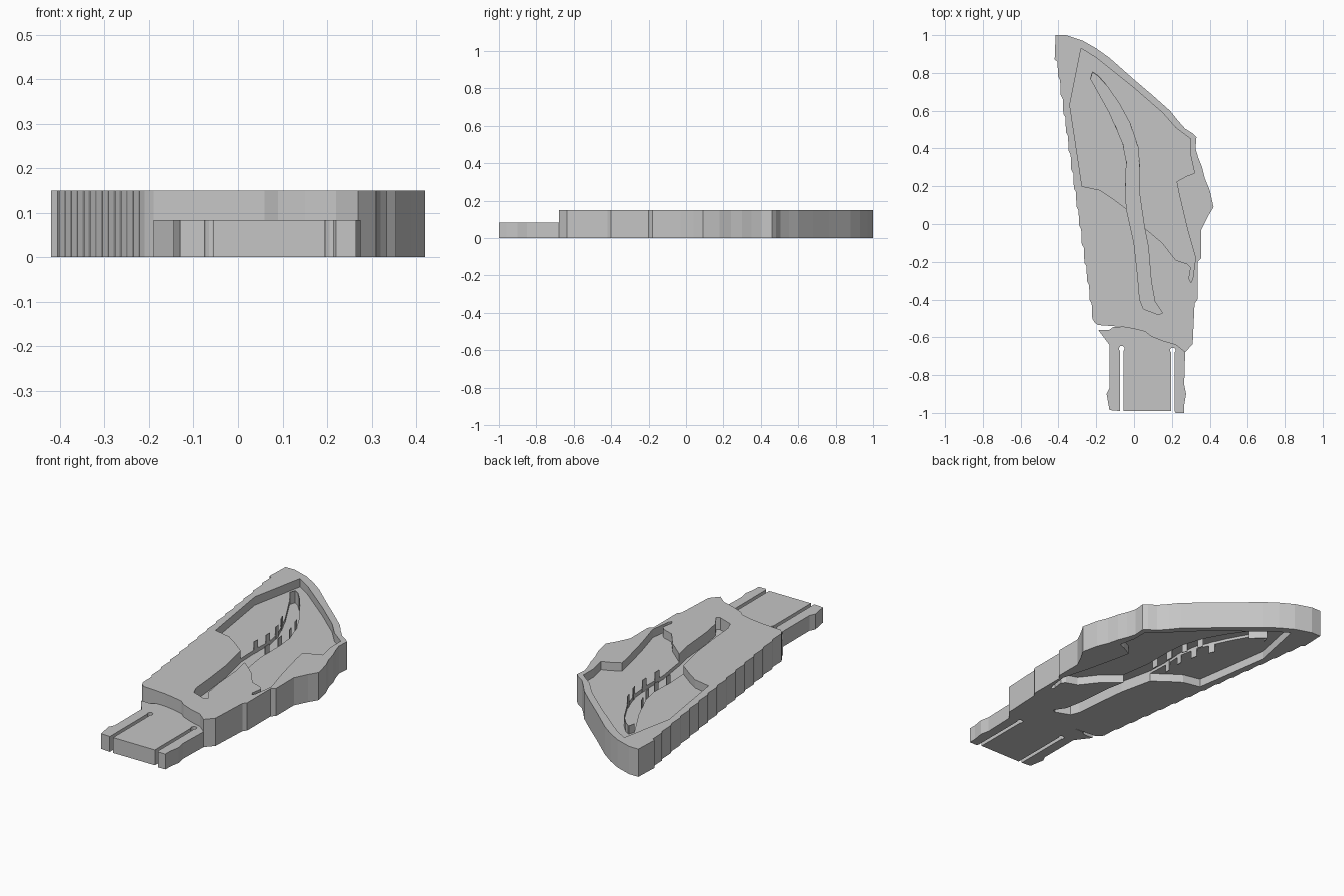
import bpy
import math
from mathutils import Vector

cube = bpy.data.objects.get("Cube")
if cube:
    bpy.data.objects.remove(cube, do_unlink=True)

BODY_HEIGHT = 0.15
TAIL_HEIGHT = 0.083

# Single plain grey for every part
grey = bpy.data.materials.new("plain_grey")
grey.use_nodes = True
colour = (0.56, 0.56, 0.56, 1.0)
grey.diffuse_color = colour
grey.node_tree.nodes["Principled BSDF"].inputs["Base Color"].default_value = colour


def add_mesh_object(name, mesh):
    """Link a mesh as a flat shaded grey object."""
    obj = bpy.data.objects.new(name, mesh)
    bpy.context.collection.objects.link(obj)
    mesh.materials.clear()
    mesh.materials.append(grey)
    for face in mesh.polygons:
        face.use_smooth = False


def extrude_outlines(name, outlines, bottom, top):
    """Fill closed outlines (later ones are holes) and extrude between two heights."""
    curve = bpy.data.curves.new(name + "_profile", "CURVE")
    curve.dimensions = "2D"
    curve.fill_mode = "BOTH"
    curve.extrude = (top - bottom) / 2
    for outline in outlines:
        spline = curve.splines.new("POLY")
        spline.points.add(len(outline) - 1)
        for point, (x, y) in zip(spline.points, outline):
            point.co = (x, y, 0, 1)
        spline.use_cyclic_u = True
        spline.use_smooth = False
    helper = bpy.data.objects.new(name + "_helper", curve)
    bpy.context.collection.objects.link(helper)
    bpy.context.view_layer.update()
    evaluated = helper.evaluated_get(bpy.context.evaluated_depsgraph_get())
    mesh = bpy.data.meshes.new_from_object(evaluated)
    mesh.name = name
    bpy.data.objects.remove(helper, do_unlink=True)
    for vertex in mesh.vertices:
        vertex.co.z += (top + bottom) / 2
    add_mesh_object(name, mesh)


def stepped_edge(start, end, steps, depth):
    """Points of a slightly serrated straight edge."""
    a, b = Vector(start), Vector(end)
    points = []
    for i in range(steps):
        p = a.lerp(b, i / steps)
        q = a.lerp(b, (i + 0.8) / steps)
        points += [(p.x, p.y), (q.x - depth, q.y)]
    return points + [end]


def slot(x, width, tip, mouth):
    """Narrow slot with a round closed end, entered and left at the mouth."""
    radius = width * 0.75
    arc = [(x - radius * math.cos(t), tip - radius + radius * math.sin(t))
           for t in (math.pi * (i / 8 * 1.4 - 0.2) for i in range(9))]
    neck = arc[0][1]
    half = width / 2
    return ([(x - half, mouth), (x - half, neck)] + arc
            + [(x + half, neck), (x + half, mouth)])


# Outer outline of the blade
front_edge = [(-0.19, -0.535), (-0.12, -0.54), (-0.06, -0.545), (0, -0.555),
              (0.06, -0.57), (0.09, -0.595), (0.15, -0.62), (0.22, -0.64),
              (0.27, -0.68)]
right_edge = [(0.31, -0.635), (0.32, -0.42), (0.335, -0.4), (0.335, -0.2),
              (0.355, -0.18), (0.355, -0.03), (0.39, 0.04), (0.42, 0.09),
              (0.4, 0.18), (0.375, 0.24), (0.36, 0.3), (0.34, 0.35),
              (0.325, 0.4), (0.33, 0.46), (0.31, 0.48), (0.27, 0.505),
              (0.23, 0.55), (0.19, 0.6), (0.1, 0.68), (0, 0.765),
              (-0.13, 0.88), (-0.2, 0.93), (-0.27, 0.97), (-0.36, 1),
              (-0.415, 1), (-0.42, 0.87)]
left_edge = stepped_edge((-0.405, 0.86), (-0.21, -0.52), 14, 0.008)
blade_outline = front_edge + right_edge + left_edge

# Wide shallow pocket, and the deeper curved channel that runs through it
pocket_right = [(-0.28, 0.93), (-0.2, 0.88), (0, 0.72), (0.15, 0.59),
                (0.22, 0.51), (0.3, 0.45), (0.3, 0.36), (0.32, 0.27),
                (0.28, 0.255), (0.225, 0.225), (0.24, 0.15), (0.28, -0.02),
                (0.325, -0.18), (0.31, -0.29), (0.3, -0.31), (0.29, -0.29),
                (0.3, -0.23), (0.28, -0.21), (0.22, -0.19), (0.15, -0.1)]
pocket_left = [(-0.12, 0.14), (-0.18, 0.18), (-0.275, 0.2), (-0.34, 0.63)]
channel_lower = [(0.055, -0.02), (0.075, -0.12), (0.09, -0.3), (0.11, -0.41),
                 (0.15, -0.47), (0.13, -0.48), (0.05, -0.45), (0.03, -0.4),
                 (0.02, -0.28), (0, -0.1), (-0.04, 0.08)]
channel_left = [(-0.045, 0.2), (-0.04, 0.33), (-0.06, 0.43), (-0.13, 0.59),
                (-0.23, 0.77), (-0.22, 0.805)]
channel_right = [(-0.19, 0.785), (-0.15, 0.74), (-0.08, 0.64), (-0.02, 0.53),
                 (0.02, 0.41), (0.03, 0.3), (0.03, 0.15)]

upper_rim = channel_lower[:1] + channel_right[::-1] + channel_left[::-1] + channel_lower[-1:]
extrude_outlines("blade_rim", [blade_outline, pocket_right + channel_lower + pocket_left],
                 0, BODY_HEIGHT)
extrude_outlines("pocket_floor", [pocket_right + upper_rim + pocket_left], 0.045, 0.105)
extrude_outlines("channel_floor", [channel_lower + channel_left + channel_right],
                 0.06, 0.085)

# Slotted tail, meeting the front edge of the blade
mouth = -0.99
tail_outline = ([(-0.13, -0.64), (-0.13, -0.87), (-0.145, -0.9), (-0.13, -0.985)]
                + slot(-0.065, 0.02, -0.645, mouth)
                + slot(0.205, 0.02, -0.655, mouth)
                + [(0.22, -1), (0.265, -1), (0.265, -0.96), (0.275, -0.9),
                   (0.265, -0.85)]
                + front_edge[:1:-1]
                + [(-0.11, -0.545), (-0.13, -0.56), (-0.19, -0.56)])
extrude_outlines("tail", [tail_outline], 0, TAIL_HEIGHT)


def channel_wall(name, path, spacing):
    """Thin upright plates along a path, one in every given number of steps."""
    pieces = []
    for a, b in zip(path, path[1:]):
        a, b = Vector(a), Vector(b)
        count = max(1, round((b - a).length / 0.035))
        pieces += [(a.lerp(b, i / count), a.lerp(b, (i + 1) / count))
                   for i in range(count)]
    verts, faces = [], []
    for a, b in pieces[::spacing]:
        side = Vector((a.y - b.y, b.x - a.x)).normalized() * 0.002
        n = len(verts)
        for z in (0, BODY_HEIGHT):
            verts += [(p.x, p.y, z) for p in (a - side, b - side, b + side, a + side)]
        faces += [(n + 3, n + 2, n + 1, n), (n + 4, n + 5, n + 6, n + 7)]
        faces += [(n + k, n + (k + 1) % 4, n + 4 + (k + 1) % 4, n + 4 + k)
                  for k in range(4)]
    mesh = bpy.data.meshes.new(name)
    mesh.from_pydata(verts, [], faces)
    add_mesh_object(name, mesh)


# Upright remnants of the channel sides: at the tip and around the bend
channel_wall("tip_wall", channel_left[-2:] + channel_right[:2], 1)
channel_wall("bend_posts_left", channel_left[:4], 3)
channel_wall("bend_posts_right", channel_right[3:], 3)
